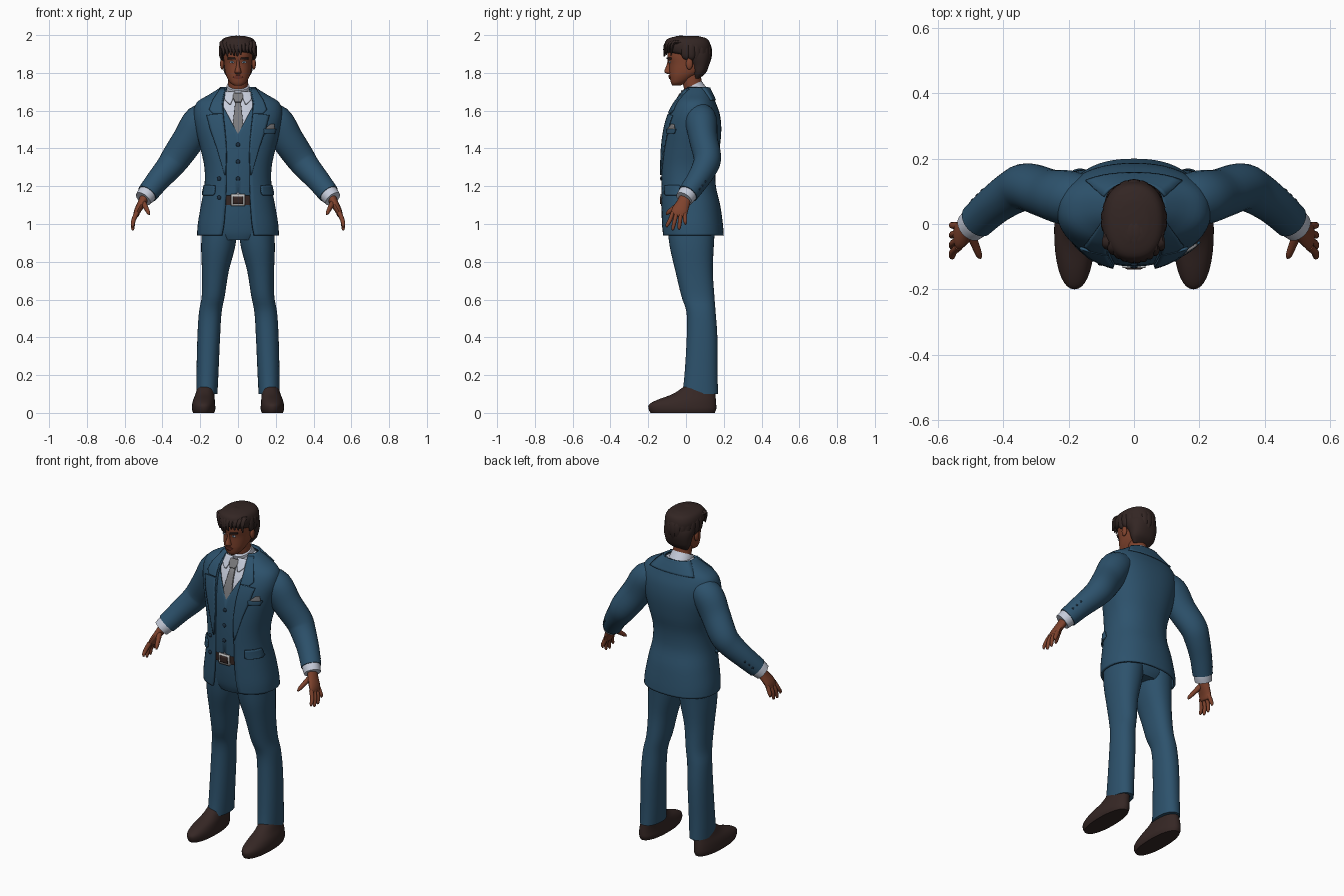
import bpy, bmesh, math, random
from mathutils import Vector, Matrix

random.seed(4)
cube = bpy.data.objects.get("Cube")
if cube:
    bpy.data.objects.remove(cube, do_unlink=True)


def material(name, rgb):
    m = bpy.data.materials.new(name)
    m.use_nodes = True
    m.diffuse_color = (*rgb, 1)
    m.node_tree.nodes["Principled BSDF"].inputs["Base Color"].default_value = (*rgb, 1)
    return m


SUIT = material("suit blue", (.026, .084, .15))
NAVY = material("button navy", (.012, .03, .055))
SKIN = material("skin brown", (.21, .055, .026))
LIPS = material("lip brown", (.15, .032, .02))
HAIR = material("hair dark brown", (.033, .019, .017))
LEATHER = material("leather brown", (.036, .02, .018))
SHIRT = material("shirt white", (.56, .6, .7))
TIE = material("tie grey", (.2, .2, .21))
SILVER = material("buckle silver", (.5, .5, .5))
IRIS = material("iris blue grey", (.05, .09, .13))
made = []


def finish(name, bm, mat, mirror=False, thick=0):
    bmesh.ops.recalc_face_normals(bm, faces=bm.faces)
    me = bpy.data.meshes.new(name)
    bm.to_mesh(me)
    bm.free()
    me.materials.append(mat)
    ob = bpy.data.objects.new(name, me)
    bpy.context.collection.objects.link(ob)
    if mirror:
        ob.modifiers.new("Mirror", 'MIRROR')
    if thick:
        s = ob.modifiers.new("Solidify", 'SOLIDIFY')
        s.thickness, s.offset = thick, 0
    made.append(ob)
    return ob


def skin(rings, closed=True, caps=True):
    """Join rings of points into one surface."""
    bm = bmesh.new()
    vs = [[bm.verts.new(p) for p in r] for r in rings]
    n = len(vs[0])
    for a, b in zip(vs, vs[1:]):
        for i in range(n if closed else n - 1):
            j = (i + 1) % n
            bm.faces.new((a[i], a[j], b[j], b[i]))
    if caps:
        bm.faces.new(vs[0])
        bm.faces.new(vs[-1])
    return bm


def spline(secs, t):
    i = max(0, min(int(t), len(secs) - 2))
    f = t - i
    a, b, c, d = (secs[max(0, min(k, len(secs) - 1))] for k in range(i - 1, i + 3))
    return [q + f * ((r - p) / 2 + f * (p - 2.5 * q + 2 * r - s / 2 + f * (1.5 * (q - r) + (s - p) / 2)))
            for p, q, r, s in zip(a, b, c, d)]


def loft(name, secs, mat, p=2.3, seg=36, steps=4, mirror=False, opened=False, thick=0):
    """Level sections: height, half width, front y, back y, centre x or front gap."""
    rings = []
    for k in range((len(secs) - 1) * steps + 1):
        z, rx, yf, yb, *extra = spline(secs, k / steps)
        e = extra[0] if extra else 0
        a0 = math.asin((e / rx) ** (p / 2)) if opened else 0
        cx = 0 if opened else e
        ring = []
        for i in range(seg + opened):
            a = a0 + (2 * math.pi - 2 * a0) * i / seg
            s, c = math.sin(a), math.cos(a)
            ring.append((cx + math.copysign(abs(s) ** (2 / p), s) * rx,
                         (yf + yb) / 2 - math.copysign(abs(c) ** (2 / p), c) * (yb - yf) / 2, z))
        rings.append(ring)
    return finish(name, skin(rings, not opened, not opened), mat, mirror, thick)


def tube(name, secs, mat, ref=(0, 1, 0), seg=16, steps=4, mirror=False):
    """Sections square to a path: x, y, z, radius along ref, radius across."""
    rings = []
    for k in range((len(secs) - 1) * steps + 1):
        t = k / steps
        x, y, z, ru, rv = spline(secs, t)
        tan = (Vector(spline(secs, t + .02)[:3]) - Vector(spline(secs, t - .02)[:3])).normalized()
        u = Vector(ref)
        u = (u - tan * u.dot(tan)).normalized()
        v = tan.cross(u)
        rings.append([Vector((x, y, z)) + u * ru * math.cos(a) + v * rv * math.sin(a)
                      for a in (2 * math.pi * i / seg for i in range(seg))])
    return finish(name, skin(rings), mat, mirror)


def on(secs, x, z, off=0, back=False, p=2.3):
    """Point on a lofted surface, lifted by off."""
    lo, hi = 0, len(secs) - 1
    for _ in range(30):
        mid = (lo + hi) / 2
        lo, hi = (mid, hi) if spline(secs, mid)[0] < z else (lo, mid)
    _, rx, yf, yb, *_ = spline(secs, lo)
    y = (1 - min(abs(x) / rx, .99) ** p) ** (1 / p) * (yb - yf) / 2
    k = 1 + off / ((yb - yf) / 2)
    return Vector((x * k, (yf + yb) / 2 + (y if back else -y) * k, z))


def patch(name, secs, rows, mat, off, mirror=True, thick=.008, back=False):
    """Thin panel lying on a lofted surface; rows: height, inner x, outer x."""
    grid = []
    for a, b in zip(rows, rows[1:]):
        for f in (0, .25, .5, .75, 1):
            if f or not grid:
                z, x0, x1 = (m + (n - m) * f for m, n in zip(a, b))
                grid.append([on(secs, x0 + (x1 - x0) * i / 6, z, off, back) for i in range(7)])
    return finish(name, skin(grid, False, False), mat, mirror, thick)


def ball(name, loc, size, mat, mirror=False):
    bm = bmesh.new()
    bmesh.ops.create_uvsphere(bm, u_segments=16, v_segments=10, radius=1,
                              matrix=Matrix.Translation(loc) @ Matrix.Diagonal((*size, 1)))
    return finish(name, bm, mat, mirror)


# Legs and shoes
loft("trouser_leg", [(.1, .056, -.02, .17, .165), (.2, .058, -.008, .167, .162), (.4, .06, .004, .166, .155),
                     (.53, .06, .003, .157, .147), (.62, .061, -.025, .15, .131), (.75, .071, -.056, .142, .12),
                     (.88, .09, -.086, .147, .105), (1, .095, -.1, .155, .095)], SUIT, 2.2, mirror=True)
loft("shoe", [(0, .056, -.188, .152, .182), (.02, .062, -.198, .16, .182), (.045, .061, -.195, .16, .182),
              (.07, .057, -.15, .158, .18), (.1, .05, -.07, .155, .175), (.14, .044, -.01, .15, .17)],
     LEATHER, 2.2, mirror=True)

# Hips, belt and shirt
loft("trouser_hips", [(.915, .13, -.085, .13), (.96, .175, -.1, .15), (1.05, .17, -.112, .15),
                      (1.15, .155, -.117, .14)], SUIT)
loft("belt", [(1.1, .164, -.122, .148), (1.15, .16, -.124, .144)], LEATHER)
body = [(1.1, .155, -.115, .138), (1.25, .155, -.12, .138), (1.4, .18, -.115, .155), (1.5, .2, -.1, .165),
        (1.58, .2, -.075, .155), (1.64, .17, -.045, .135), (1.68, .12, -.022, .12), (1.715, .07, 0, .1)]
loft("shirt", body, SHIRT)
patch("belt_buckle", body, [(1.095, 0, .032), (1.158, 0, .032)], SILVER, .014)
patch("buckle_centre", body, [(1.107, 0, .022), (1.146, 0, .022)], LEATHER, .018)

# Waistcoat, tie and shirt collar
patch("waistcoat", body, [(1.152, .015, .1), (1.168, 0, .1), (1.475, 0, .1), (1.63, .078, .1)], SUIT, .006)
patch("tie_blade", body, [(1.46, 0, .028), (1.5, 0, .03), (1.655, 0, .013)], TIE, .004)
patch("tie_knot", body, [(1.645, 0, .014), (1.67, 0, .024), (1.69, 0, .02)], TIE, .011, thick=.014)
tube("shirt_collar", [(0, .052, 1.685, .068, .07), (0, .036, 1.715, .063, .064), (0, .028, 1.732, .06, .06)],
     SHIRT, seg=28)
patch("collar_wing", body, [(1.635, .034, .042), (1.66, .024, .062), (1.7, .012, .056)], SHIRT, .012)
for z in (1.42, 1.33, 1.24):
    ball("waistcoat_button", on(body, 0, z, .012), (.011, .005, .011), NAVY)

# Jacket body, open down the front
coat = [(.94, .211, -.124, .194, .085), (1, .207, -.128, .189, .074), (1.1, .19, -.13, .175, .066),
        (1.2, .172, -.13, .152, .062), (1.3, .172, -.13, .153, .06), (1.4, .193, -.125, .172, .06),
        (1.5, .218, -.112, .181, .068), (1.58, .23, -.09, .173, .077), (1.64, .213, -.06, .152, .078),
        (1.68, .15, -.03, .135, .07), (1.72, .085, -.002, .115, .06)]
loft("jacket", coat, SUIT, seg=48, opened=True, thick=.012)
patch("lapel", coat, [(1.26, .06, .066), (1.4, .058, .105), (1.5, .066, .138), (1.575, .075, .155),
                      (1.582, .076, .11)], SUIT, .009)
patch("jacket_collar", coat, [(1.585, .076, .125), (1.605, .077, .142), (1.65, .077, .125), (1.715, .06, .082)],
      SUIT, .009)
patch("back_collar", coat, [(1.655, 0, .135), (1.69, 0, .11), (1.722, 0, .08)], SUIT, .009, back=True)
patch("pocket_flap", coat, [(1.152, .125, .174), (1.16, .115, .176), (1.205, .113, .167)], SUIT, .01)
patch("breast_pocket", coat, [(1.478, .13, .182), (1.502, .126, .19)], SUIT, .009, False)
patch("pocket_square", coat, [(1.5, .132, .184), (1.528, .162, .18)], TIE, .008, False)
for z in (1.24, 1.14):
    ball("jacket_button", on(coat, -.095, z, .008), (.011, .006, .011), NAVY)

# Sleeves and cuffs
tube("sleeve", [(.13, .075, 1.57, .07, .07), (.2, .08, 1.545, .084, .088), (.26, .092, 1.45, .076, .085),
                (.325, .113, 1.355, .073, .079), (.365, .1, 1.3, .068, .071), (.425, .06, 1.23, .06, .062),
                (.48, .01, 1.16, .055, .056)], SUIT, seg=28, mirror=True)
tube("shirt_cuff", [(.465, .024, 1.18, .05, .05), (.485, .005, 1.154, .05, .05), (.502, -.01, 1.133, .047, .046)],
     SHIRT, seg=24, mirror=True)
for k in range(3):
    ball("sleeve_button", (.463 + .015 * k, .101 - .015 * k, 1.225 - .02 * k), (.007, .007, .007), NAVY, True)

# Hands
tube("palm", [(.485, .005, 1.16, .03, .026), (.51, -.015, 1.11, .036, .022), (.532, -.033, 1.07, .043, .018),
              (.54, -.038, 1.045, .04, .014), (.542, -.039, 1.038, .025, .008)], SKIN, mirror=True)
for name, base, tip, z in (("index_finger", -.07, -.1, .982), ("middle_finger", -.049, -.069, .966),
                           ("ring_finger", -.027, -.036, .97), ("little_finger", -.006, -.003, .996)):
    tube(name, [(.536, base, 1.06, .011, .013), (.553, (base + tip) / 2, 1.02, .011, .012),
                (.557, tip, z + .012, .009, .009), (.555, tip, z, .003, .003)], SKIN, seg=10, mirror=True)
tube("thumb", [(.505, -.02, 1.12, .016, .017), (.488, -.06, 1.088, .013, .014), (.475, -.093, 1.062, .01, .011),
               (.47, -.104, 1.05, .004, .004)], SKIN, (1, 0, 0), 10, mirror=True)

# Neck, head and face
tube("neck", [(0, .055, 1.67, .05, .052), (0, .035, 1.74, .05, .052), (0, .025, 1.8, .052, .052)], SKIN, seg=24)
head = [(1.733, .02, -.072, -.03), (1.748, .042, -.08, 0), (1.78, .06, -.086, .05), (1.81, .069, -.088, .09),
        (1.85, .074, -.09, .11), (1.89, .077, -.099, .115), (1.93, .075, -.092, .11), (1.97, .05, -.06, .08)]
loft("head", head, SKIN)
loft("nose", [(1.795, .012, -.1, -.07), (1.803, .018, -.113, -.07), (1.815, .015, -.114, -.07),
              (1.84, .009, -.103, -.07), (1.872, .008, -.096, -.07)], SKIN, 2, 16)
patch("lips", head, [(1.767, 0, .01), (1.778, 0, .024), (1.788, 0, .009)], LIPS, .002)
patch("eyebrow", head, [(1.872, .013, .05), (1.881, .018, .052)], HAIR, .003)
ball("eye_white", on(head, .031, 1.857), (.013, .005, .006), SHIRT, True)
ball("iris", on(head, .031, 1.857, .003), (.0058, .004, .0058), IRIS, True)
ball("ear", (.084, .018, 1.848), (.011, .018, .031), SKIN, True)

# Hair cap with swept locks
loft("hair", [(1.77, .05, .045, .07), (1.8, .072, .035, .105), (1.84, .081, .022, .122), (1.87, .088, -.005, .129),
              (1.893, .092, -.045, .131), (1.912, .094, -.1, .131), (1.95, .096, -.113, .129),
              (1.98, .08, -.098, .113), (1.994, .04, -.05, .07)], HAIR)
for i in range(10):
    x = -.08 + i * .0175
    y = -.112 + 6 * x * x
    tube("fringe_lock", [(x * .7, .06, 1.97, .012, .008), (x * .9, -.03, 1.986 - 4 * x * x, .02, .012),
                         (x, y + .008, 1.955, .018, .01),
                         (x * 1.02 + .008, y - .004, 1.885 + random.random() * .025, .003, .003)],
         HAIR, (1, 0, 0), 8)
for i in range(13):
    a = math.radians(-96 + 16 * i)
    s, c = math.sin(a), math.cos(a)
    tube("back_lock", [(s * .03, .02 + c * .03, 1.986, .015, .008),
                       (s * .085, .01 + c * .105, 1.955, .021, .01),
                       (s * .091, .01 + c * .118, 1.89, .02, .009),
                       (s * .078, .018 + c * .09, 1.8 + .055 * s * s + random.random() * .02, .004, .003)],
         HAIR, (c, -s, 0), 8)

# Smooth shading with sharp edges kept
bpy.ops.object.select_all(action='DESELECT')
for ob in made:
    ob.select_set(True)
bpy.context.view_layer.objects.active = made[0]
bpy.ops.object.shade_smooth_by_angle(angle=math.radians(40))
